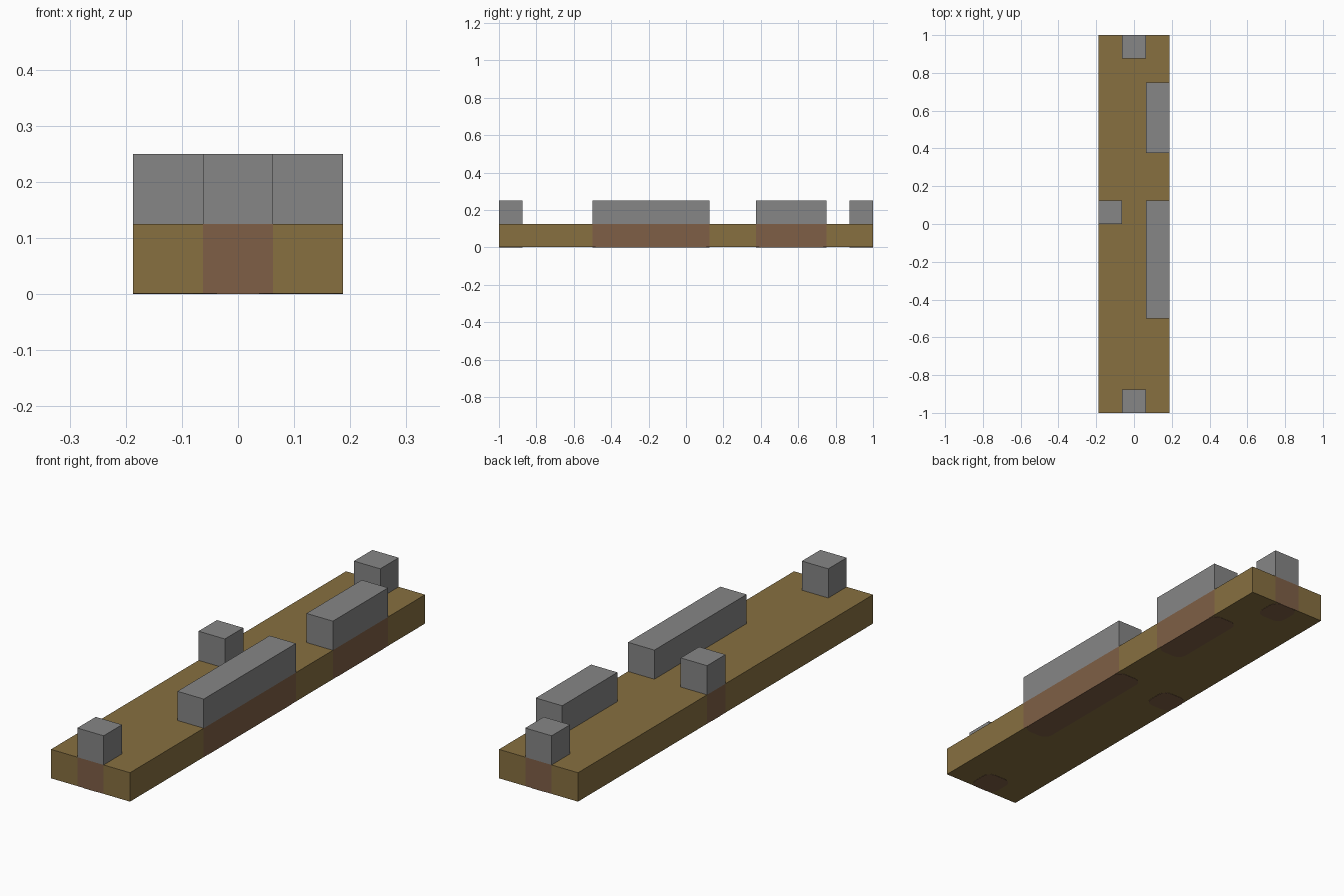
import bpy, bmesh
from mathutils import Vector

cube = bpy.data.objects.get("Cube")
if cube:
    bpy.data.objects.remove(cube, do_unlink=True)

U = 0.125    # block size
SKIN = 0.001  # thickness of the patches under the base


def make_material(name, rgb):
    linear = [((c / 255 + 0.055) / 1.055) ** 2.4 for c in rgb] + [1.0]
    mat = bpy.data.materials.new(name)
    mat.use_nodes = True
    mat.diffuse_color = linear
    mat.node_tree.nodes["Principled BSDF"].inputs["Base Color"].default_value = linear
    return mat


wood = make_material("tan_wood", (135, 112, 64))
earth = make_material("earth_brown", (127, 95, 70))
stone = make_material("stone_grey", (134, 134, 134))


def finish(name, bm, *mats):
    mesh = bpy.data.meshes.new(name)
    bm.normal_update()
    bm.to_mesh(mesh)
    bm.free()
    for m in mats:
        mesh.materials.append(m)
    obj = bpy.data.objects.new(name, mesh)
    bpy.context.collection.objects.link(obj)


def box(lo, hi):
    bm = bmesh.new()
    bmesh.ops.create_cube(bm, size=1)
    lo, hi = Vector(lo), Vector(hi)
    for v in bm.verts:
        v.co = (lo + hi) / 2 + v.co * (hi - lo)
    return bm


# Footprints in block units: name, x range, y range
blocks = [
    ("front_block", -0.5, 0.5, -8, -7),
    ("back_block", -0.5, 0.5, 7, 8),
    ("right_block", -1.5, -0.5, 0, 1),
    ("long_left_wall", 0.5, 1.5, -4, 1),
    ("short_left_wall", 0.5, 1.5, 3, 6),
]

# Base slab, cut along the footprint edges
slab = box((-1.5 * U, -8 * U, SKIN), (1.5 * U, 8 * U, U))
cuts = [((b[i] * U, 0, 0), (1, 0, 0)) for b in blocks[:1] for i in (1, 2)]
cuts += [((0, y * U, 0), (0, 1, 0)) for y in (-7, -4, 0, 1, 3, 6, 7)]
for co, no in cuts:
    bmesh.ops.bisect_plane(slab, geom=slab.verts[:] + slab.edges[:] + slab.faces[:],
                           plane_co=co, plane_no=no)
slab.normal_update()

# Side faces under a block show earth
for f in slab.faces:
    c = f.calc_center_median() / U
    under = any(x0 <= c.x <= x1 and y0 <= c.y <= y1 for _, x0, x1, y0, y1 in blocks)
    f.material_index = int(under and abs(f.normal.z) < 0.5)
finish("base_slab", slab, wood, earth)

for name, x0, x1, y0, y1 in blocks:
    # Stone block standing on the slab
    finish(name, box((x0 * U, y0 * U, U), (x1 * U, y1 * U, 2 * U)), stone)
    # Earth patch with rounded corners on the underside
    patch = box((x0 * U, y0 * U, 0), (x1 * U, y1 * U, SKIN))
    uprights = [e for e in patch.edges if abs(e.verts[0].co.z - e.verts[1].co.z) > SKIN / 2]
    bmesh.ops.bevel(patch, geom=uprights, offset=0.035, segments=3, profile=0.5,
                    affect='EDGES')
    finish(name + "_earth_patch", patch, earth)
